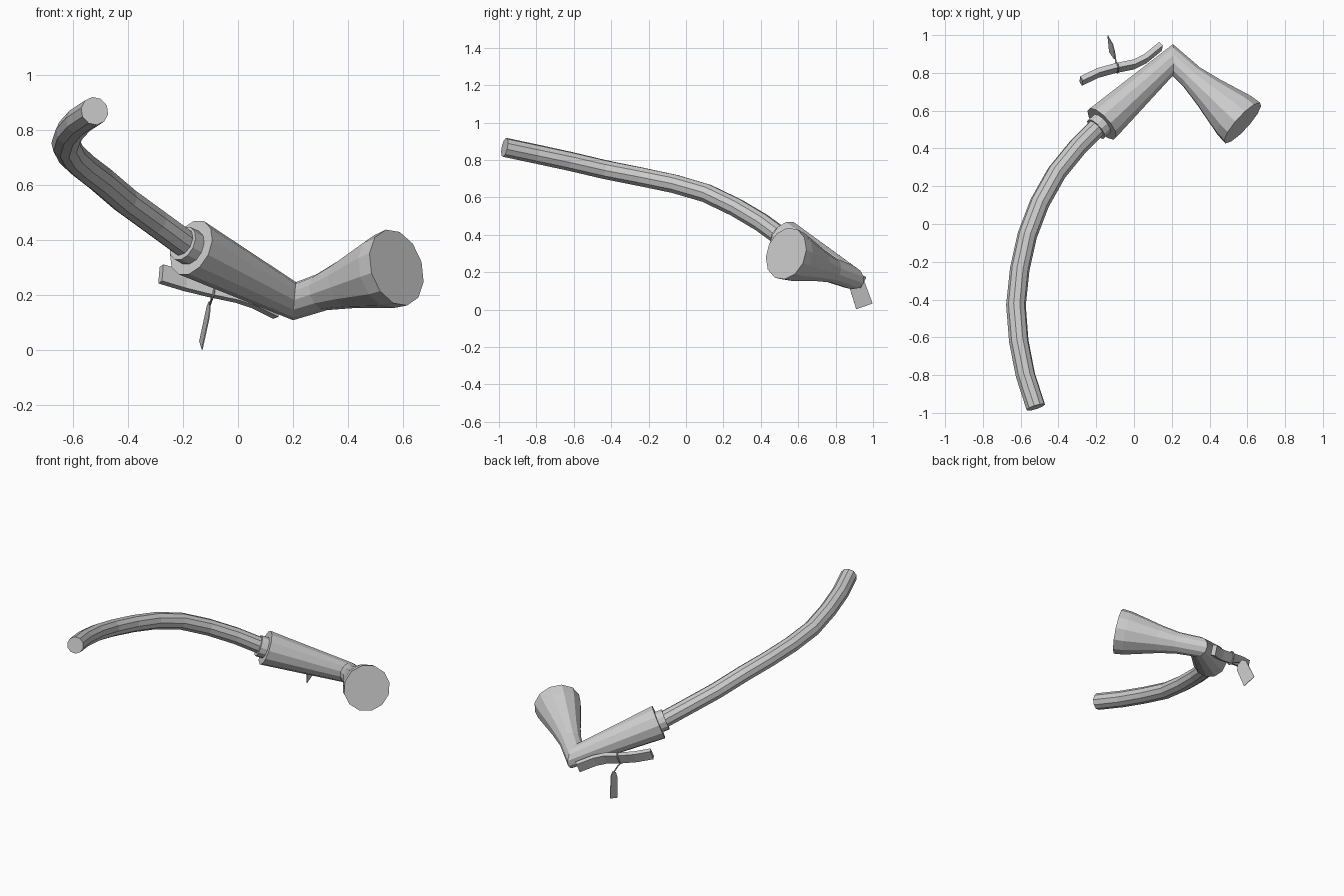
import bpy, bmesh
from math import sin, cos, pi
from mathutils import Vector as V

if "Cube" in bpy.data.objects:
    bpy.data.objects.remove(bpy.data.objects["Cube"])


def make(name, bm):
    bmesh.ops.recalc_face_normals(bm, faces=bm.faces)
    me = bpy.data.meshes.new(name)
    bm.to_mesh(me)
    bm.free()
    ob = bpy.data.objects.new(name, me)
    bpy.context.collection.objects.link(ob)
    return ob


def sweep(name, pts, section, radii, up, closed=False):
    """Loft a section of (side, up) pairs along a path, with mitred corners."""
    pts = [V(p) for p in pts]
    n, k = len(pts), len(section)
    bm = bmesh.new()
    rings = []
    for i, p in enumerate(pts):
        a = pts[i - 1] if (i or closed) else None
        b = pts[(i + 1) % n] if (i < n - 1 or closed) else None
        d1 = (p - a).normalized() if a is not None else (b - p).normalized()
        d2 = (b - p).normalized() if b is not None else d1
        t = (d1 + d2).normalized()
        side = t.cross(up).normalized()
        top = side.cross(t)
        s = 1 / t.dot(d1)
        rings.append([bm.verts.new(p + (side * u * s + top * w) * radii[i])
                      for u, w in section])
    for i in range(n if closed else n - 1):
        r, q = rings[i], rings[(i + 1) % n]
        for j in range(k):
            m = (j + 1) % k
            bm.faces.new((r[j], r[m], q[m], q[j]))
    if not closed:
        bm.faces.new(rings[0])
        bm.faces.new(rings[-1])
    return make(name, bm)


def circle(k):
    return [(cos(2 * pi * i / k), sin(2 * pi * i / k)) for i in range(k)]


grip, elbow, face = V((-.17, .53, .372)), V((.205, .868, .178)), V((.575, .535, .30))
axis = (elbow - grip).normalized()
up = -axis.cross((face - elbow).normalized()).normalized()

# handle and flared spray head, one mitred body
body = [grip, elbow] + [elbow.lerp(face, t) for t in (.27, .5, .88, 1)]
sweep("spray_body", body, circle(12), [.107, .064, .068, .09, .137, .143], up)

# collar where the hose enters the handle
sweep("hose_collar", [grip + axis * .02, grip - axis * .045], circle(12), [.066, .066], up)

# hose
hose = [(-.52, -.97, .868), (-.575, -.80, .832), (-.61, -.62, .793), (-.625, -.43, .748),
        (-.605, -.24, .71), (-.565, -.06, .672), (-.50, .11, .622), (-.41, .27, .545),
        (-.30, .405, .465), (-.2, .505, .392), grip + axis * .02]
sweep("hose", hose, circle(10), [.052] * len(hose), up)

# trigger lever
lever = [(.14, .94, .147), (.06, .875, .187), (0, .845, .207), (-.1, .825, .228),
         (-.19, .80, .25), (-.28, .757, .277)]
sweep("trigger_lever", lever, [(-.014, -.033), (.014, -.033), (.014, .033), (-.014, .033)],
      [1] * len(lever), up)

# tag string looped round the lever
c = V((-.09, .827, .226))
side = V((1, .2, -.2)).normalized().cross(up).normalized()
loop = [c + side * .023 * cos(2 * pi * i / 12) + up * .042 * sin(2 * pi * i / 12)
        for i in range(12)]
along = V((1, .2, -.2))
sweep("string_loop", loop, circle(6), [.004] * 12, along, True)
sweep("tag_string", [c - up * .042, (-.095, .85, .185), (-.102, .905, .165)],
      circle(6), [.004] * 3, along)

# hanging card tag with clipped top corners
A, B = V((-.13, .91, .003)), V((-.139, .998, .033))
D, C = V((-.099, .866, .145)), V((-.106, .94, .187))
bm = bmesh.new()
outline = [(0, 0), (1, 0), (1, .82), (.75, 1), (.25, 1), (0, .82)]
f = bm.faces.new([bm.verts.new(A.lerp(B, u).lerp(D.lerp(C, u), w)) for u, w in outline])
tag = make("card_tag", bm)
mod = tag.modifiers.new("thickness", 'SOLIDIFY')
mod.thickness = .004
mod.offset = 0
